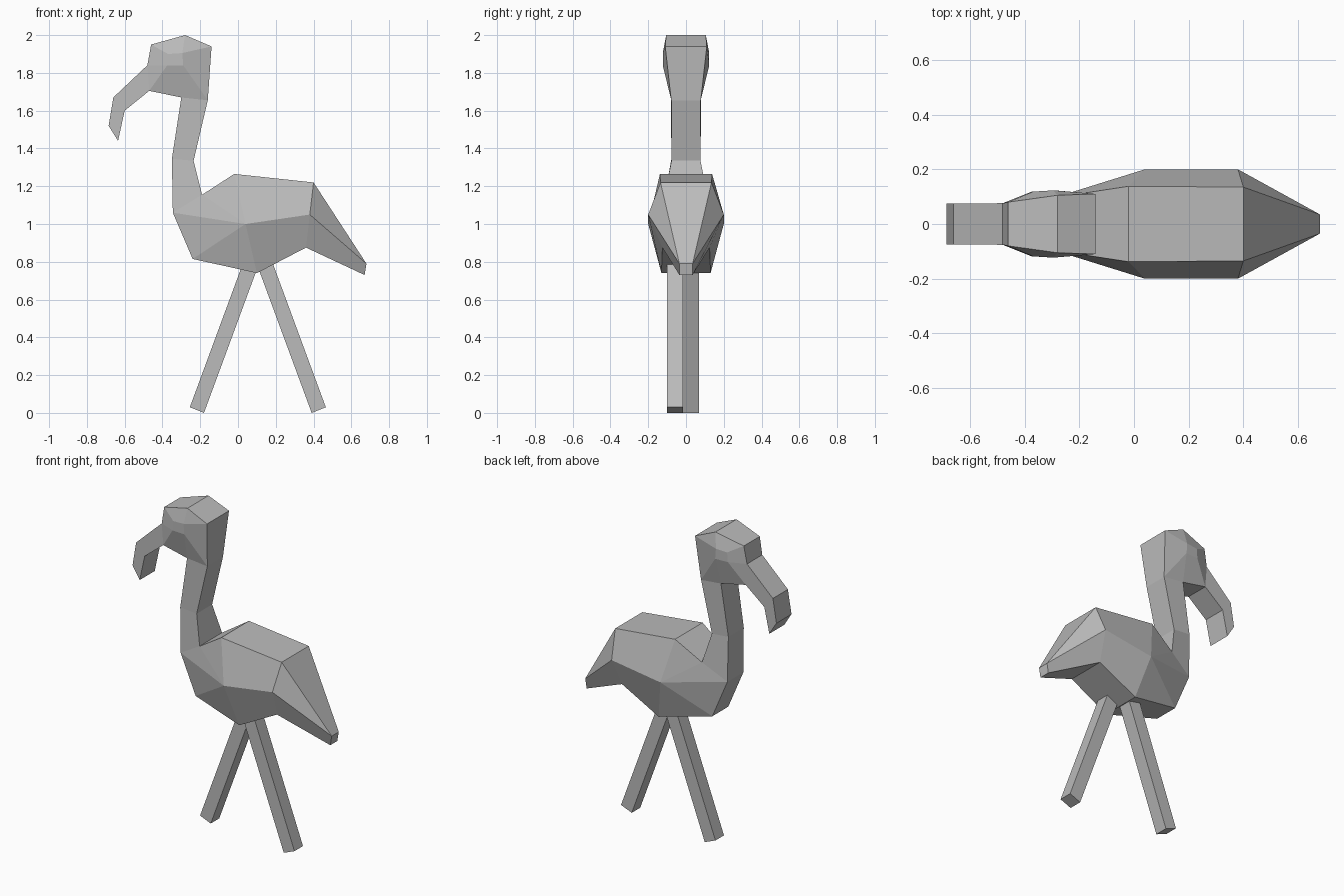
import bpy

cube = bpy.data.objects.get("Cube")
if cube:
    bpy.data.objects.remove(cube, do_unlink=True)

grey = bpy.data.materials.new("plain grey")
grey.use_nodes = True
grey.diffuse_color = (0.5, 0.5, 0.5, 1)
grey.node_tree.nodes["Principled BSDF"].inputs["Base Color"].default_value = (0.5, 0.5, 0.5, 1)

# Profile corners: x, z and half width
P = dict(
    nape=(-.19, 1.155, .112), back=(-.02, 1.265, .138), rump=(.40, 1.22, .135),
    flank=(.04, 1.0, .2), hip=(.38, 1.05, .2), vent=(.36, .875, .125),
    belly=(.10, .74, .13), breast=(-.24, .815, .08), chest=(-.345, 1.06, .08),
    tail_top=(.68, .79, .035), tail_low=(.67, .73, .035),
    throat=(-.35, 1.345, .077), bend=(-.235, 1.335, .077),
    chin=(-.30, 1.67, .08), skull_low=(-.16, 1.655, .078),
    skull=(-.14, 1.94, .11), crown=(-.28, 2.0, .105),
    brow=(-.46, 1.95, .08), beak_top=(-.48, 1.84, .076), beak_low=(-.47, 1.705, .075),
    eye_a=(-.37, 1.90, .118), eye_b=(-.295, 1.905, .123),
    eye_c=(-.29, 1.84, .123), eye_d=(-.375, 1.84, .118),
    hook_out=(-.66, 1.67, .075), hook_in=(-.60, 1.60, .075),
    tip_out=(-.685, 1.52, .075), tip_in=(-.635, 1.44, .075),
)

# Side panels of each part, all wound the same way
PARTS = {
    "body": ["nape back flank", "back rump hip flank", "flank hip vent belly",
             "flank belly breast", "flank breast chest", "flank chest nape"],
    "tail": ["rump tail_top hip", "hip tail_top tail_low vent"],
    "neck": ["chest throat bend nape", "throat chin skull_low bend"],
    "head": ["crown skull eye_b", "brow crown eye_b eye_a", "beak_top brow eye_a eye_d",
             "beak_low beak_top eye_d", "chin beak_low eye_d eye_c",
             "skull_low chin eye_c", "skull skull_low eye_c eye_b", "eye_a eye_b eye_c eye_d"],
    "beak": ["beak_low hook_in hook_out beak_top", "hook_in tip_in tip_out hook_out"],
}


def make_object(name, verts, faces):
    mesh = bpy.data.meshes.new(name)
    mesh.from_pydata(verts, [], faces)
    mesh.materials.append(grey)
    mesh.update()
    obj = bpy.data.objects.new(name, mesh)
    bpy.context.collection.objects.link(obj)
    return obj


def edges_of(panel):
    return list(zip(panel, panel[1:] + panel[:1]))


panels = {name: [p.split() for p in rows] for name, rows in PARTS.items()}
all_edges = {e for rows in panels.values() for p in rows for e in edges_of(p)}

# Each part: mirrored side panels, bridged across the width on the outer outline
for name, rows in panels.items():
    keys = sorted({k for p in rows for k in p})
    n = len(keys)
    index = {k: i for i, k in enumerate(keys)}
    verts = [(P[k][0], s * P[k][2], P[k][1]) for s in (1, -1) for k in keys]
    faces = []
    for p in rows:
        left = [index[k] for k in p]
        faces += [left, [i + n for i in reversed(left)]]
        for a, b in edges_of(p):
            if (b, a) not in all_edges:
                i, j = index[a], index[b]
                faces.append([j, i, i + n, j + n])
    make_object(name, verts, faces)

# Legs: square bars leaning apart, mirrored about the hip line
LEG = [(-.18, 0), (-.255, .03), (.04, .83), (.115, .80)]
HIP_X = .105
for name, flip, y0, y1 in (("front_leg", 1, -.015, .07), ("rear_leg", -1, -.1, -.015)):
    outline = [(HIP_X + flip * (x - HIP_X), z) for x, z in LEG]
    if flip < 0:
        outline.reverse()
    verts = [(x, y, z) for y in (y1, y0) for x, z in outline]
    faces = [[0, 1, 2, 3], [7, 6, 5, 4]]
    faces += [[(i + 1) % 4, i, i + 4, (i + 1) % 4 + 4] for i in range(4)]
    make_object(name, verts, faces)
